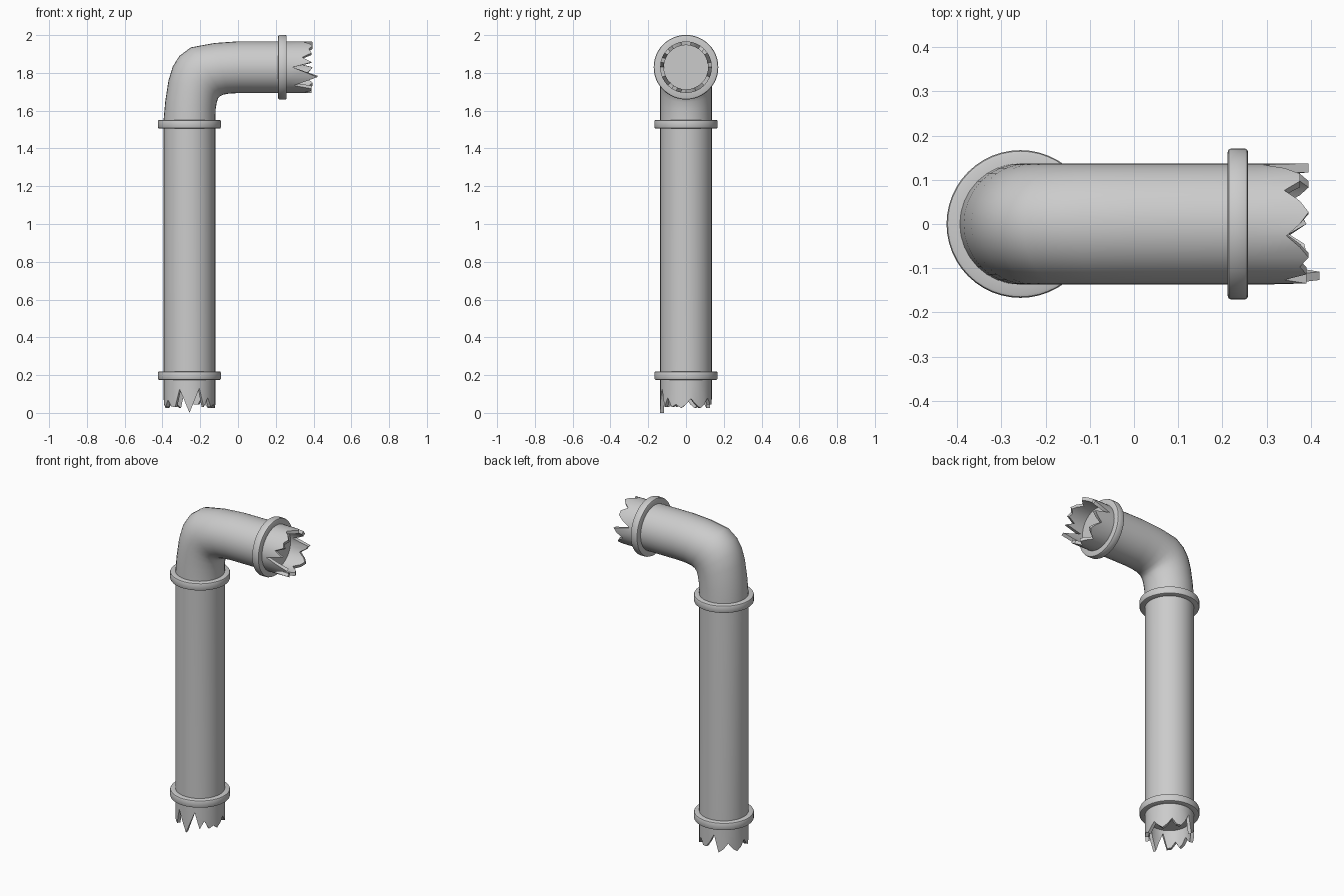
import bpy
import math
from mathutils import Vector, Matrix

if "Cube" in bpy.data.objects:
    bpy.data.objects.remove(bpy.data.objects["Cube"])

N = 32                      # sides of the pipe
R, WALL = 0.137, 0.02       # pipe radius and wall thickness
PX, PZ = -0.257, 1.83       # axis of the upright and of the horizontal arm
TIP_X = 0.42                # end of the longest tooth on the arm
HOLE = 0.145                # depth of the open broken end


def make(name, verts, faces):
    mesh = bpy.data.meshes.new(name)
    mesh.from_pydata([tuple(v) for v in verts], [], faces)
    mesh.update()
    ob = bpy.data.objects.new(name, mesh)
    bpy.context.collection.objects.link(ob)
    bpy.ops.object.select_all(action='DESELECT')
    ob.select_set(True)
    bpy.context.view_layer.objects.active = ob
    bpy.ops.object.mode_set(mode='EDIT')
    bpy.ops.mesh.select_all(action='SELECT')
    bpy.ops.mesh.normals_make_consistent(inside=False)
    bpy.ops.object.mode_set(mode='OBJECT')
    bpy.ops.object.shade_smooth_by_angle(angle=math.radians(35))
    return ob


def bridge(a, b, n):
    return [(a + i, a + (i + 1) % n, b + (i + 1) % n, b + i) for i in range(n)]


# Bent pipe: each ring is spanned between an outer and an inner point (x, z)
sections = [
    ((PX - R, HOLE), (PX + R, HOLE)),
    ((PX - R, 1.55), (PX + R, 1.55)),
    ((-0.385, 1.65), (-0.118, 1.61)),
    ((-0.368, 1.76), (-0.112, 1.645)),
    ((-0.345, 1.835), (-0.106, 1.664)),
    ((-0.31, 1.89), (-0.097, 1.676)),
    ((-0.25, 1.935), (-0.08, 1.684)),
    ((-0.125, 1.958), (-0.05, 1.690)),
    ((0.0, PZ + R), (0.0, PZ - R)),
    ((TIP_X - HOLE, PZ + R), (TIP_X - HOLE, PZ - R)),
]
verts, faces = [], []
for (ox, oz), (ix, iz) in sections:
    outer, inner = Vector((ox, 0, oz)), Vector((ix, 0, iz))
    mid, half = (outer + inner) / 2, (inner - outer) / 2
    for i in range(N):
        a = 2 * math.pi * i / N
        verts.append(mid + half * math.cos(a) + Vector((0, R * math.sin(a), 0)))
for s in range(len(sections) - 1):
    faces += bridge(s * N, (s + 1) * N, N)
faces += [tuple(range(N)), tuple(range(len(verts) - N, len(verts)))]
make("bent_pipe", verts, faces)


# Broken pipe ends: distance of the rim from the longest tip, per pipe side
rim = [0, .065, .13, .03, .08, .03, .045, .025,
       .045, .075, .045, .025, .045, .08, .045, .045,
       .08, .13, .025, .045, .08, .045, .025, .045,
       .08, .045, .03, .07, .035, .03, .125, .065]


def broken_end(name, matrix):
    verts = []
    for radius, at_base in ((R, True), (R, False), (R - WALL, False), (R - WALL, True)):
        for i, d in enumerate(rim):
            a = 2 * math.pi * i / N - math.pi / 2
            z = HOLE if at_base else d
            verts.append(matrix @ Vector((radius * math.cos(a), radius * math.sin(a), z)))
    faces = []
    for k in range(4):
        faces += bridge(k * N, (k + 1) % 4 * N, N)
    make(name, verts, faces)


# local z runs inward from the tips; local -y holds the long tooth
to_bottom = Matrix.Translation((PX, 0, 0))
tilt = math.radians(22.5)
to_arm = (Matrix.Translation((TIP_X, 0, PZ)) @ Matrix.Rotation(tilt, 4, 'X')
          @ Matrix(((0, 0, -1, 0), (0, 1, 0, 0), (1, 0, 0, 0), (0, 0, 0, 1))))
broken_end("broken_bottom_end", to_bottom)
broken_end("broken_arm_end", to_arm)


# Collars: turned rings with softened outer edges
def collar(name, radius, width, matrix):
    h, b = width / 2, 0.008
    prof = [(R - 0.01, -h), (radius - b, -h), (radius - b * .3, -h + b * .3), (radius, -h + b),
            (radius, h - b), (radius - b * .3, h - b * .3), (radius - b, h), (R - 0.01, h)]
    n = 48
    verts = [matrix @ Vector((r * math.cos(2 * math.pi * i / n), r * math.sin(2 * math.pi * i / n), z))
             for r, z in prof for i in range(n)]
    faces = []
    for k in range(len(prof)):
        faces += bridge(k * n, (k + 1) % len(prof) * n, n)
    make(name, verts, faces)


for name, z in (("lower_collar", 0.197), ("upper_collar", 1.528)):
    collar(name, 0.167, 0.046, Matrix.Translation((PX, 0, z)))
collar("arm_collar", 0.171, 0.046,
       Matrix.Translation((0.235, 0, PZ)) @ Matrix.Rotation(math.pi / 2, 4, 'Y'))
